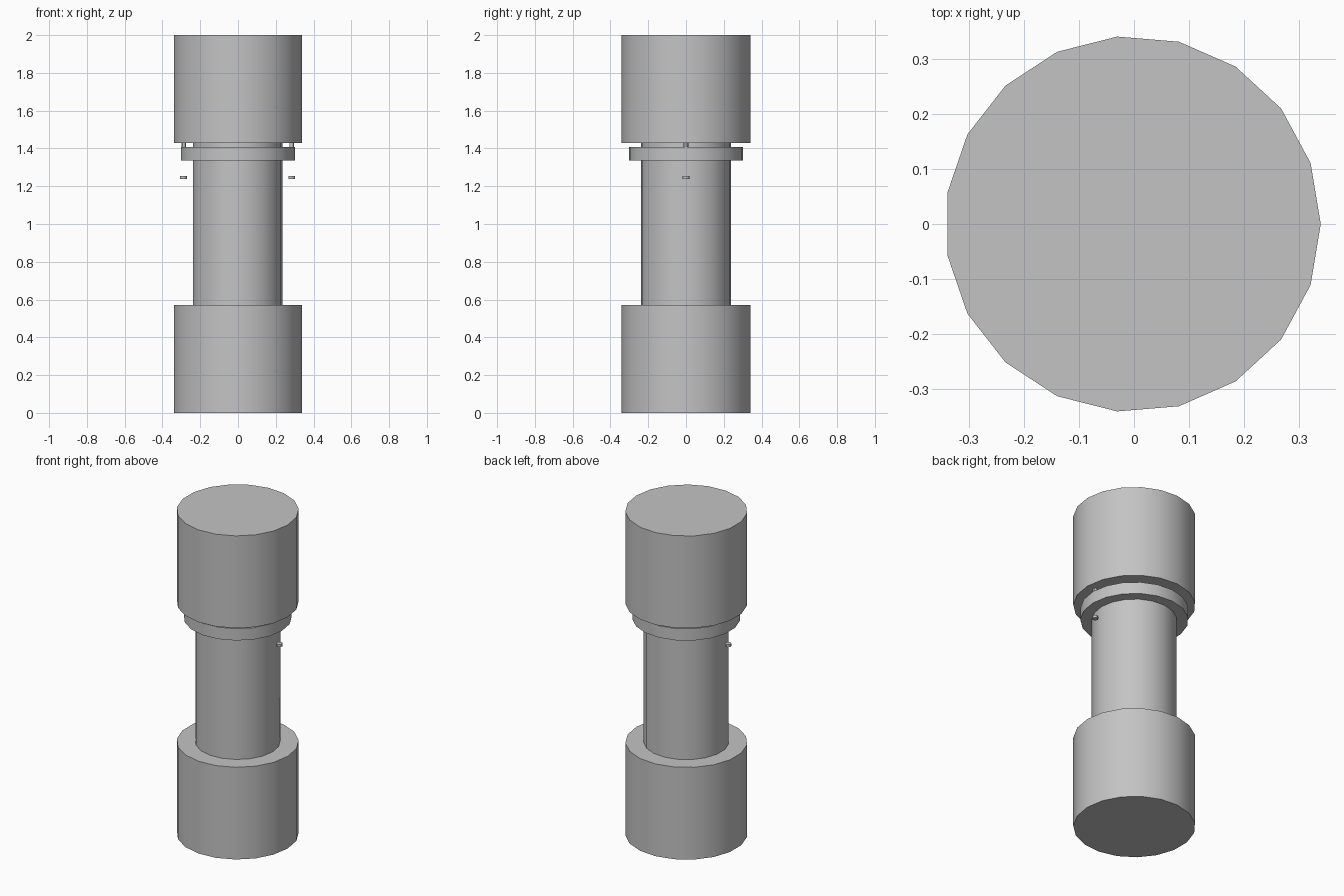
import bpy
import math

cube = bpy.data.objects.get("Cube")
if cube:
    bpy.data.objects.remove(cube, do_unlink=True)

GREY = (0.55, 0.55, 0.55, 1.0)
grey = bpy.data.materials.new("plain grey")
grey.use_nodes = True
grey.diffuse_color = GREY
grey.node_tree.nodes["Principled BSDF"].inputs["Base Color"].default_value = GREY

AXIS_X = -0.0023  # odd-sided drums sit slightly off centre
SIDES = 19


def cylinder(name, radius, z0, z1, x=0.0, sides=SIDES):
    """Upright cylinder whose first corner points towards +x."""
    bpy.ops.mesh.primitive_cylinder_add(
        vertices=sides, radius=radius, depth=z1 - z0,
        location=(AXIS_X + x, 0, (z0 + z1) / 2),
        rotation=(0, 0, -math.pi / 2))
    obj = bpy.context.object
    obj.name = name
    obj.data.materials.append(grey)
    bpy.ops.object.transform_apply(location=True, rotation=True, scale=True)
    bpy.ops.object.shade_smooth_by_angle(angle=math.radians(30))
    return obj


# Main body: two drums joined by a shaft, with a collar under the top drum
cylinder("bottom_drum", 0.3423, 0, 0.57)
cylinder("shaft", 0.239, 0.57, 1.43)
cylinder("collar", 0.303, 1.335, 1.408)
cylinder("top_drum", 0.3423, 1.43, 2)

# Small pins above the collar and loose heads below it, one on each side
for side, x in (("left", 0.286), ("right", -0.286)):
    cylinder(side + "_pin", 0.012, 1.40, 1.44, x, 12)
    cylinder(side + "_pin_head", 0.0175, 1.238, 1.254, x, 12)
